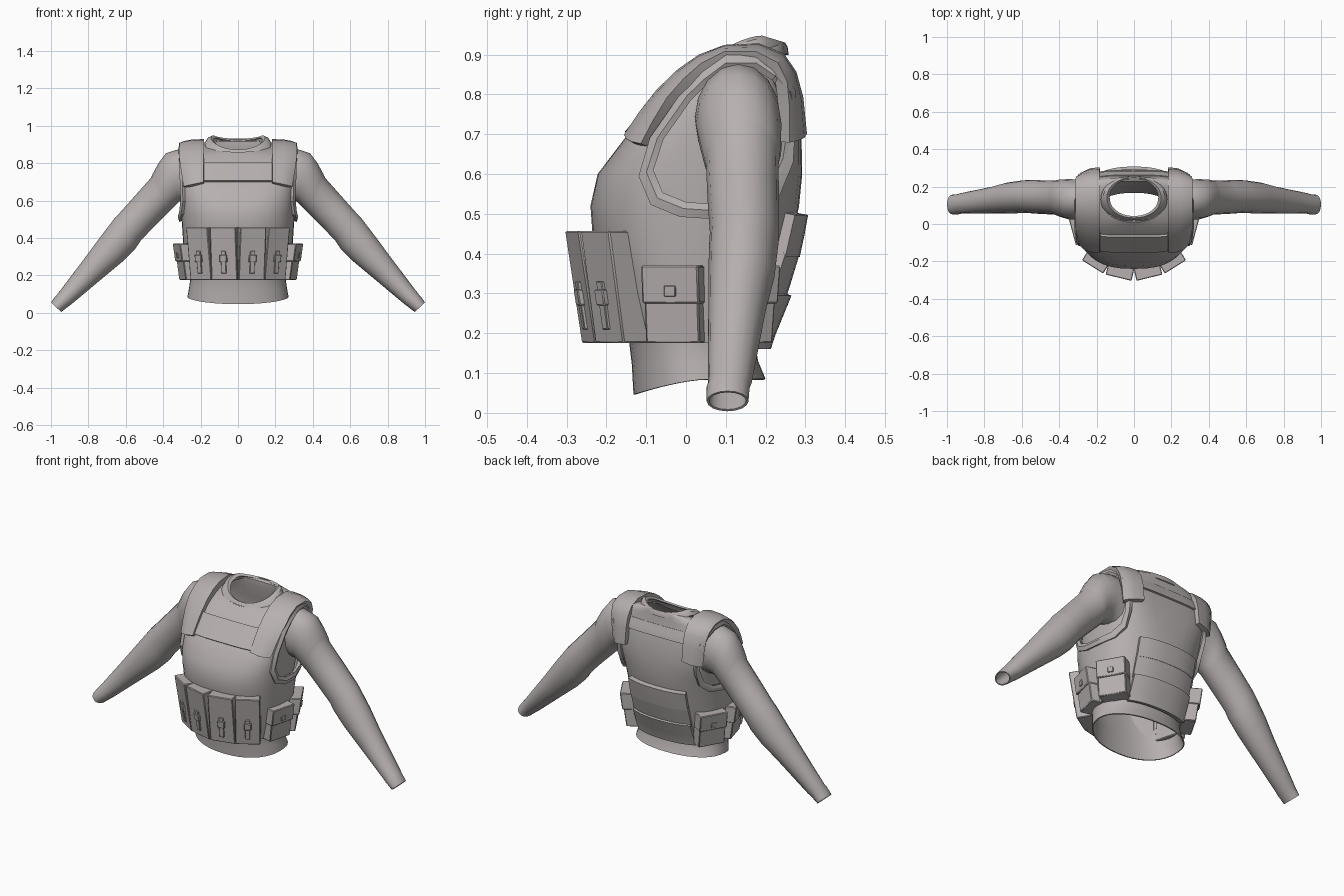
import bpy, bmesh, math
from mathutils import Vector

if "Cube" in bpy.data.objects:
    bpy.data.objects.remove(bpy.data.objects["Cube"])

mat = bpy.data.materials.new("warm_grey_cloth")
mat.diffuse_color = (0.47, 0.435, 0.43, 1)
mat.use_nodes = True
mat.node_tree.nodes["Principled BSDF"].inputs["Base Color"].default_value = mat.diffuse_color


def make(name, verts, faces, mirror=False, thick=0, offset=-1, bevel=0, angle=35):
    me = bpy.data.meshes.new(name)
    me.from_pydata([tuple(v) for v in verts], [], faces)
    bm = bmesh.new()
    bm.from_mesh(me)
    bmesh.ops.recalc_face_normals(bm, faces=bm.faces)
    bm.to_mesh(me)
    bm.free()
    me.materials.append(mat)
    ob = bpy.data.objects.new(name, me)
    bpy.context.collection.objects.link(ob)
    if thick:
        s = ob.modifiers.new("thickness", 'SOLIDIFY')
        s.thickness, s.offset = thick, offset
    if bevel:
        b = ob.modifiers.new("bevel", 'BEVEL')
        b.width, b.segments = bevel, 1
    if mirror:
        ob.modifiers.new("mirror", 'MIRROR').use_mirror_merge = False
    finish(ob, angle)
    return ob


def finish(ob, angle=35):
    # apply modifiers, then smooth with sharp edges kept
    bpy.ops.object.select_all(action='DESELECT')
    ob.select_set(True)
    bpy.context.view_layer.objects.active = ob
    bpy.ops.object.convert(target='MESH')
    bpy.ops.object.shade_smooth_by_angle(angle=math.radians(angle))


def grid_faces(rows, cols, closed):
    return [(r * cols + c, r * cols + (c + 1) % cols,
             (r + 1) * cols + (c + 1) % cols, (r + 1) * cols + c)
            for r in range(rows - 1) for c in range(cols if closed else cols - 1)]


# body sections: z front, z back, y front, y back, half width, squareness
BODY = [(.175, .175, -.15, .195, .27, 2.3),
        (.30, .30, -.195, .235, .288, 2.3),
        (.45, .45, -.235, .27, .298, 2.4),
        (.52, .52, -.24, .284, .303, 2.5),
        (.60, .60, -.222, .292, .306, 2.8),
        (.70, .70, -.146, .29, .308, 3.7),
        (.80, .80, -.058, .272, .306, 3.8),
        (.83, .885, -.025, .25, .298, 3.4),
        (.85, .915, -.002, .25, .262, 2.6),
        (.86, .93, .01, .25, .17, 2.2)]


def ring(zf, zb, yf, yb, hw, n, seg=40):
    pts = []
    for i in range(seg):
        a = 2 * math.pi * i / seg
        c, s = math.cos(a), math.sin(a)
        t = math.copysign(abs(s) ** (2 / n), s)
        pts.append((hw * math.copysign(abs(c) ** (2 / n), c),
                    (yf + yb) / 2 + t * (yb - yf) / 2,
                    (zf + zb) / 2 + t * (zb - zf) / 2))
    return pts


def loft(name, rings, **kw):
    pts = [p for r in rings for p in r]
    return make(name, pts, grid_faces(len(rings), len(rings[0]), True), **kw)


def section(z):
    rows = [((r[0] + r[1]) / 2,) + r[2:] for r in BODY]
    z = min(max(z, rows[0][0]), rows[-1][0])
    for a, b in zip(rows, rows[1:]):
        if z <= b[0]:
            t = (z - a[0]) / (b[0] - a[0])
            return [p + (q - p) * t for p, q in zip(a[1:], b[1:])]


def surf_y(x, z, side):
    yf, yb, hw, n = section(z)
    k = max(0, 1 - min(1, abs(x) / hw) ** n) ** (1 / n)
    return (yf + yb) / 2 + side * k * (yb - yf) / 2


def surf_x(y, z):
    yf, yb, hw, n = section(min(z, .85))
    d = min(1, abs(y - (yf + yb) / 2) / ((yb - yf) / 2))
    return max(.285 if z > .8 else .24, hw * (1 - d ** n) ** (1 / n))


# shirt body with loose hem, dipping at the front
inset = [(a, b, c + .02, d - .02, w - .02, n) for a, b, c, d, w, n in BODY[1:-1]]
lower = [(.12, .13, -.133, .178, .26, 2.2), (.18, .18, -.14, .17, .252, 2.2)]
neck = [(.858, .922, .02, .245, .165, 2.1)]
hem = [(x, y, .084 - .038 * max(0, (.05 - y) / .18) ** 1.5)
       for x, y, z in ring(.08, .08, -.129, .197, .268, 2.2)]
loft("shirt_body", [hem] + [ring(*r) for r in lower + inset + neck], thick=.006, offset=0, angle=50)


# collar band, highest just behind the sides
def collar_ring(yf, yb, hw, drop):
    return [(x, y, .948 - drop - (.07 * ((.19 - y) / .15) ** 1.6 if y < .19 else .3 * (y - .19)))
            for x, y, z in ring(.9, .9, yf, yb, hw, 2.1)]


loft("collar", [collar_ring(*r) for r in ((.005, .258, .178, .028), (.015, .255, .165, .008),
                                          (.033, .248, .145, 0), (.043, .24, .13, .012))],
     thick=.006)

# sleeves: upper edge x z, lower edge x z, y front, y back
SLEEVE = [(.255, .875, .25, .59, .03, .235), (.31, .877, .28, .60, .022, .238),
          (.385, .853, .315, .595, .025, .24), (.425, .80, .345, .565, .035, .238),
          (.455, .745, .37, .54, .045, .236), (.465, .722, .375, .535, .05, .232),
          (.56, .615, .45, .46, .054, .234), (.645, .52, .52, .385, .06, .234),
          (.66, .505, .55, .34, .058, .232), (.74, .40, .61, .28, .056, .222),
          (.81, .305, .70, .205, .056, .20), (.965, .10, .885, .05, .055, .165),
          (.975, .09, .895, .043, .052, .16), (1.0, .055, .945, .004, .052, .157)]
tubes = []
for ux, uz, lx, lz, y0, y1 in SLEEVE:
    row = []
    for i in range(16):
        a = 2 * math.pi * i / 16
        k = math.cos(a) / 2
        row.append(((ux + lx) / 2 + k * (ux - lx), (y0 + y1) / 2 + math.sin(a) * (y1 - y0) / 2,
                    (uz + lz) / 2 + k * (uz - lz)))
    tubes.append(row)
loft("sleeves", tubes, mirror=True, thick=.006, angle=45)

# armhole outline in y z
HOLE = [(-.085, .61), (-.06, .55), (0, .525), (.08, .52), (.16, .53), (.21, .57),
        (.24, .64), (.25, .72), (.243, .79), (.215, .84), (.17, .868), (.10, .868),
        (.05, .83), (.01, .79), (-.06, .69)]
n = len(HOLE)

# vest shell with cut armholes
vest = loft("vest_shell", [ring(*r) for r in BODY], thick=.008, angle=45)
cutter = make("armhole_cutter", [(x, y, z) for x in (.17, .5) for y, z in HOLE],
              grid_faces(2, n, True) + [tuple(range(n)), tuple(range(n, 2 * n))], mirror=True)
cutter.hide_render = True
cut = vest.modifiers.new("armholes", 'BOOLEAN')
cut.operation, cut.object, cut.solver = 'DIFFERENCE', cutter, 'EXACT'
finish(vest, 45)
bpy.data.objects.remove(cutter)

# armhole edging
edge = []
for k, lift in ((1.0, .002), (1.07, .01), (1.17, .006)):
    for y, z in HOLE:
        y2, z2 = .085 + (y - .085) * k, .70 + (z - .70) * k
        edge.append((surf_x(y2, z2) + lift, y2, z2))
make("armhole_edging", edge, grid_faces(3, n, True), mirror=True, thick=.02, offset=0)


# fitted panels lying on the vest
def panel(name, hw, z0, z1, side, off0, off1, thick=.02):
    pts = []
    for r in range(5):
        z = z0 + (z1 - z0) * r / 4
        off = off0 + (off1 - off0) * r / 4
        for c in range(11):
            x = -hw + 2 * hw * c / 10
            pts.append((x, surf_y(x, z, side) + side * off, z))
    make(name, pts, grid_faces(5, 11, False), thick=thick, offset=0)


panel("chest_panel", .18, .70, .80, -1, 0, .005)
panel("back_yoke", .18, .79, .85, 1, 0, 0)
panel("back_plate_top", .18, .395, .50, 1, .014, .012, .03)
panel("back_plate_middle", .18, .29, .405, 1, .004, .012, .03)
panel("back_plate_bottom", .18, .165, .30, 1, .004, .016, .03)

# shoulder straps swept over the shoulder
PATH = [(-.142, .69), (-.105, .745), (-.062, .80), (-.01, .85), (.04, .885), (.10, .908),
        (.18, .912), (.235, .89), (.262, .85), (.278, .79), (.287, .70)]
strap = []
for i, (y, z) in enumerate(PATH):
    e = min(i, len(PATH) - 1 - i) / 5
    outer = .28 + .028 * min(1, e * 1.8)
    wrap = 1 - .6 * e
    for t, drop in ((0, 0), (.5, .006), (.8, .02), (1, .04)):
        v = Vector((.1 - y, .70 - z)).normalized() * drop * wrap
        strap.append((.182 + (outer - .182) * t, y + v.x, z + v.y - .02 * t * (1 - min(1, e * 3))))
make("shoulder_straps", strap, grid_faces(len(PATH), 4, False), mirror=True, thick=.034, offset=0)


# boxes hung on the vest: u along, n outward, leaning out toward the top
def block(name, pos, deg, u, nn, z, lean=.155, ztop=.46, bevel=.004):
    a = math.radians(deg)
    pts = []
    for zz in z:
        for m in nn:
            for w in u:
                o = m + lean * (zz - ztop)
                pts.append((pos[0] + w * math.cos(a) + o * math.sin(a),
                            pos[1] + w * math.sin(a) - o * math.cos(a), zz))
    faces = [(0, 1, 3, 2), (4, 5, 7, 6), (0, 1, 5, 4), (2, 3, 7, 6), (0, 2, 6, 4), (1, 3, 7, 5)]
    make(name, pts, faces, mirror=True, bevel=bevel)


# magazine pouches with buckles
for label, pos, deg, w in (("inner", (.083, -.288), 13.6, .071), ("outer", (.222, -.23), 32, .067)):
    block(label + "_pouch", pos, deg, (-w, w), (-.09, 0), (.175, .457))
    block(label + "_buckle_strap", pos, deg, (-.013, .013), (-.005, .008), (.21, .33), bevel=.002)
    block(label + "_buckle", pos, deg, (-.02, .02), (-.005, .013), (.27, .31), bevel=.003)

# side and rear pouches with flap and stud
for label, pos, deg, w in (("side", (.322, -.04), 75, .07), ("rear", (.296, .165), 120, .076)):
    block(label + "_pouch", pos, deg, (-w, w), (-.075, 0), (.175, .36), .14, .365)
    block(label + "_pouch_flap", pos, deg, (-w - .004, w + .004), (-.065, .008), (.275, .37),
          .14, .365)
    block(label + "_pouch_stud", pos, deg, (-.015, .015), (0, .014), (.292, .32), .14, .365, .002)
